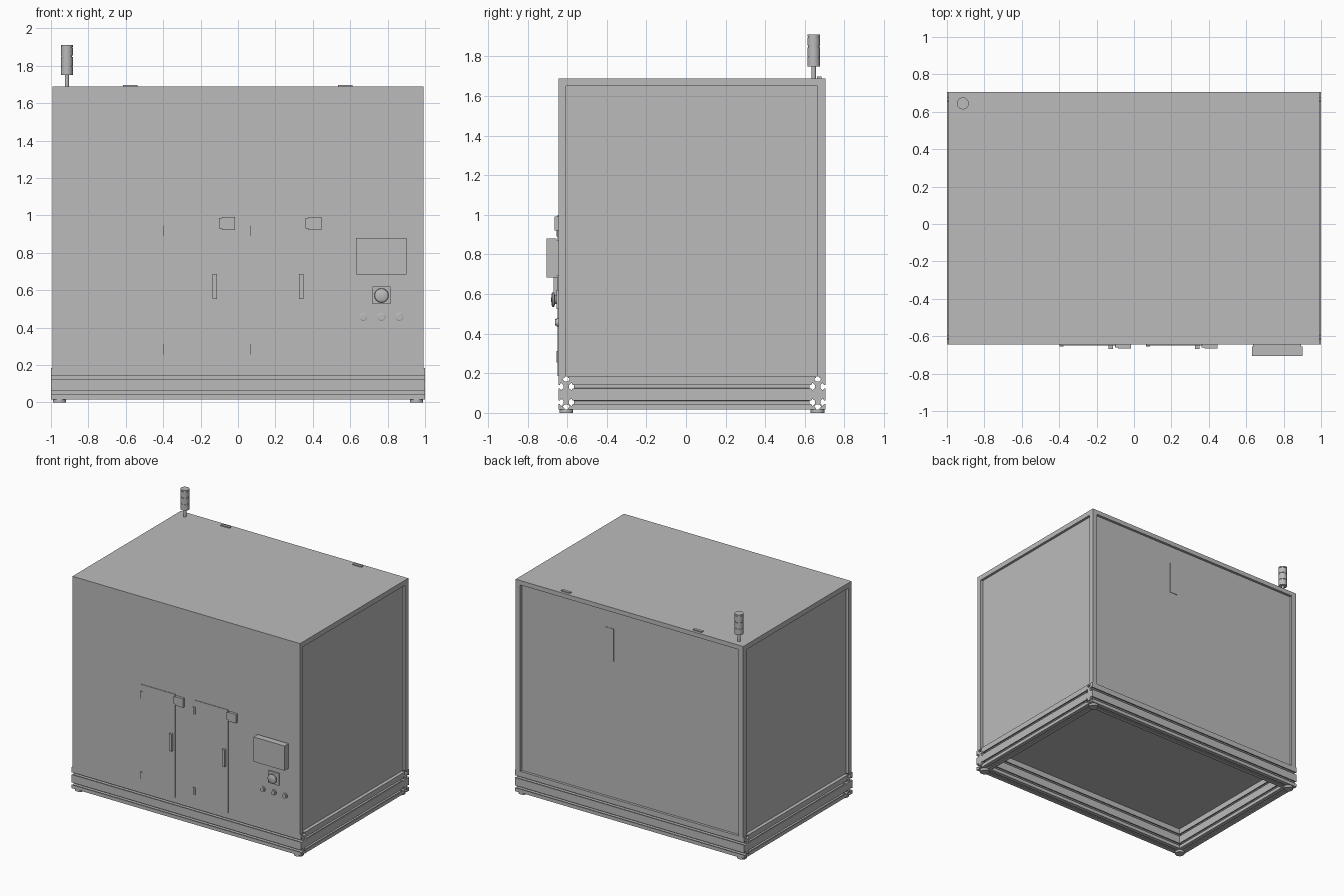
import bpy, bmesh, math
from mathutils import Vector, Matrix

cube = bpy.data.objects.get("Cube")
if cube:
    bpy.data.objects.remove(cube, do_unlink=True)

grey = bpy.data.materials.new("machine grey")
grey.use_nodes = True
grey.diffuse_color = (0.5, 0.5, 0.5, 1)
grey.node_tree.nodes["Principled BSDF"].inputs["Base Color"].default_value = (0.5, 0.5, 0.5, 1)


def add_object(name, bm):
    bmesh.ops.recalc_face_normals(bm, faces=bm.faces)
    mesh = bpy.data.meshes.new(name)
    bm.to_mesh(mesh)
    bm.free()
    mesh.materials.append(grey)
    obj = bpy.data.objects.new(name, mesh)
    bpy.context.collection.objects.link(obj)
    return obj


def box(name, x, y, z):
    """Box from (min, max) ranges."""
    bm = bmesh.new()
    bmesh.ops.create_cube(bm, size=1)
    for v in bm.verts:
        v.co = [r[0] + (c + 0.5) * (r[1] - r[0]) for c, r in zip(v.co, (x, y, z))]
    return add_object(name, bm)


def lathe(name, profile, origin, toward_front=False):
    """Turn (radius, height) pairs into a round part, along z or toward the front."""
    bm = bmesh.new()
    verts = [bm.verts.new((r, 0, h)) for r, h in profile]
    edges = [bm.edges.new(pair) for pair in zip(verts, verts[1:])]
    bmesh.ops.spin(bm, geom=verts + edges, axis=(0, 0, 1), cent=(0, 0, 0),
                   angle=math.tau, steps=32)
    bmesh.ops.remove_doubles(bm, verts=bm.verts, dist=0.0001)
    turn = Matrix.Rotation(math.pi / 2, 4, 'X') if toward_front else Matrix()
    bm.transform(Matrix.Translation(origin) @ turn)
    obj = add_object(name, bm)
    bpy.ops.object.select_all(action='DESELECT')
    obj.select_set(True)
    bpy.context.view_layer.objects.active = obj
    bpy.ops.object.shade_smooth_by_angle(angle=math.radians(35))
    return obj


def drum(r, low, high):
    return [(0, low), (r, low), (r, high), (0, high)]


# Slotted beam section: half width W, from Z0 to Z1, with T-slots on every side
W, Z0, Z1 = 0.04, 0.017, 0.185
SLOT = [(-0.009, 0), (-0.009, 0.008), (-0.017, 0.012), (-0.017, 0.016), (-0.008, 0.026)]
SLOT += [(-a, d) for a, d in reversed(SLOT)]


def beam_section():
    corners = [Vector(c) for c in ((-W, Z0), (W, Z0), (W, Z1), (-W, Z1))]
    side_slots = (0.053, 0.133)
    centres = [[(0, Z0)], [(W, z) for z in side_slots],
               [(0, Z1)], [(-W, z) for z in reversed(side_slots)]]
    points = []
    for i, corner in enumerate(corners):
        along = (corners[(i + 1) % 4] - corner).normalized()
        inward = Vector((-along.y, along.x))
        points.append(corner)
        for c in centres[i]:
            points += [Vector(c) + along * a + inward * d for a, d in SLOT]
    return points


def beam(name, start, end, place):
    """Extrude the section; place(u, z, t) gives the 3D point at length t."""
    bm = bmesh.new()
    face = bm.faces.new([bm.verts.new(place(p.x, p.y, start)) for p in beam_section()])
    new = bmesh.ops.extrude_face_region(bm, geom=[face])["geom"]
    step = Vector(place(0, 0, end)) - Vector(place(0, 0, start))
    bmesh.ops.translate(bm, vec=step, verts=[g for g in new if isinstance(g, bmesh.types.BMVert)])
    return add_object(name, bm)


FRONT, BACK, TOP, SIDE = -0.645, 0.705, 1.69, 0.993

# Base frame and feet
for label, yc in (("front", FRONT + W), ("back", BACK - W)):
    beam(label + "_base_beam", -1, 1, lambda u, z, t: (t, yc + u, z))
    for side, s in (("left", 1), ("right", -1)):
        lathe(f"{label}_{side}_foot", drum(0.035, 0, 0.018), (s * 0.955, yc, 0))
for side, s in (("left", 1), ("right", -1)):
    beam(side + "_base_beam", FRONT + 2 * W, BACK - 2 * W,
         lambda u, z, t: (s * (1 - W) + u, t, z))

# Cabinet: recessed walls between corner posts, top rails and a front panel
F, R = 0.04, 0.02
box("cabinet_walls", (-SIDE + R, SIDE - R), (FRONT + 0.01, BACK - R), (Z1, TOP - 0.005))
for side, s in (("left", 1), ("right", -1)):
    xs = sorted((s * SIDE, s * (SIDE - F)))
    box(side + "_front_post", xs, (FRONT + 0.008, FRONT + F), (Z1, TOP - F))
    box(side + "_back_post", xs, (BACK - F, BACK), (Z1, TOP - F))
box("roof_frame", (-SIDE, SIDE), (FRONT + 0.008, BACK), (TOP - 0.035, TOP))
for side, s in (("left", 1), ("right", -1)):
    xs = sorted((s * SIDE, s * (SIDE - F)))
    box(side + "_top_rail", xs, (FRONT + 0.008, BACK), (TOP - F, TOP - 0.035))
box("front_panel", (-SIDE, SIDE), (FRONT, FRONT + 0.008), (Z1, TOP))
box("back_plate", (0.15, 0.22), (BACK - R, BACK - R + 0.004), (1.26, 1.515))

# Two doors with hinges, handle and latch
for label, x in (("right", -0.395), ("left", 0.067)):
    box(label + "_door", (x, x + 0.3), (FRONT - 0.004, FRONT), (Z1 + 0.002, 1.0))
    for part, z in (("lower", 0.255), ("upper", 0.89)):
        box(f"{label}_{part}_hinge", (x - 0.003, x + 0.018), (FRONT - 0.01, FRONT), (z, z + 0.057))
    box(label + "_handle", (x + 0.26, x + 0.283), (FRONT - 0.024, FRONT), (0.552, 0.687))
    box(label + "_latch_tongue", (x + 0.293, x + 0.32), (FRONT - 0.014, FRONT), (0.93, 0.985))
    box(label + "_latch_body", (x + 0.31, x + 0.38), (FRONT - 0.02, FRONT), (0.922, 0.992))

# Control screen
box("screen_mount", (0.637, 0.893), (FRONT - 0.012, FRONT), (0.692, 0.873))
box("screen_housing", (0.63, 0.9), (-0.705, FRONT - 0.01), (0.685, 0.88))

# Emergency stop and push buttons
box("stop_plate", (0.72, 0.815), (FRONT - 0.01, FRONT), (0.525, 0.62))
lathe("stop_button", [(0, 0), (0.022, 0), (0.022, 0.016), (0.038, 0.022), (0.036, 0.03),
                      (0.026, 0.035), (0, 0.036)], (0.767, FRONT, 0.572), True)
for label, x in (("first", 0.67), ("second", 0.767), ("third", 0.863)):
    lathe(label + "_push_button", [(0, 0), (0.021, 0), (0.021, 0.008), (0.016, 0.01),
                                   (0.016, 0.016), (0, 0.016)], (x, FRONT, 0.457), True)

# Roof brackets
for label, x in (("right", -0.615), ("left", 0.535)):
    box(label + "_roof_bracket", (x, x + 0.077), (0.662, 0.684), (TOP, TOP + 0.008))

# Signal tower
tower = (-0.915, 0.645, 0)
lathe("signal_pole", drum(0.011, TOP, 1.76), tower)
lathe("signal_core", drum(0.028, 1.752, 1.9), tower)
for label, low, high in (("lower", 1.75, 1.797), ("middle", 1.8, 1.846), ("upper", 1.855, 1.897)):
    lathe(label + "_signal_lamp", drum(0.032, low, high), tower)
lathe("signal_cap", drum(0.032, 1.9, 1.91), tower)
